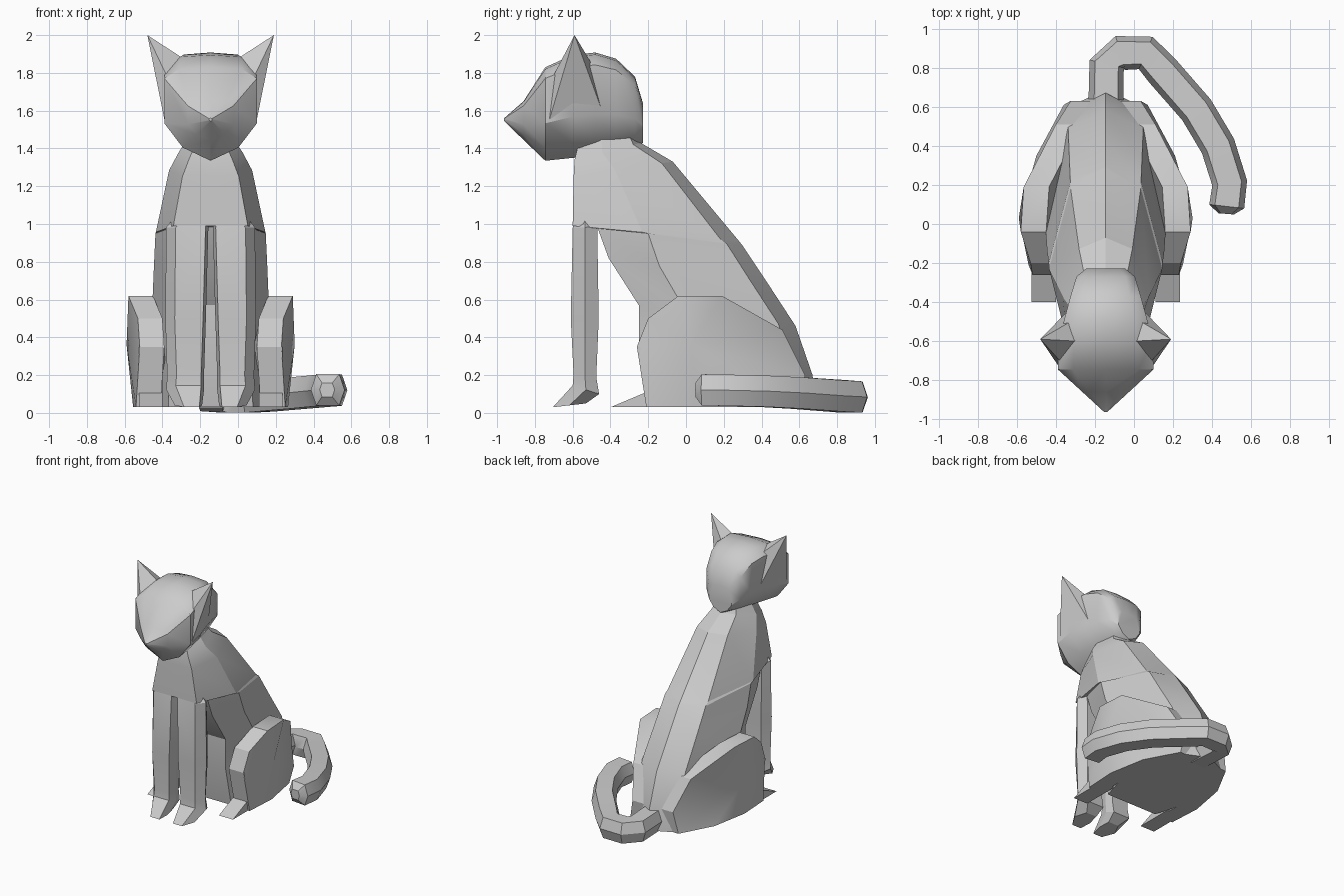
import bpy, bmesh, math

if "Cube" in bpy.data.objects:
    bpy.data.objects.remove(bpy.data.objects["Cube"])

CX = -0.145  # symmetry plane of the body


def make(name, verts, faces, mirror=False, angle=30, x=CX):
    bm = bmesh.new()
    vs = [bm.verts.new(v) for v in verts]
    for f in faces:
        bm.faces.new([vs[i] for i in f])
    bmesh.ops.recalc_face_normals(bm, faces=bm.faces)
    me = bpy.data.meshes.new(name)
    bm.to_mesh(me)
    bm.free()
    ob = bpy.data.objects.new(name, me)
    ob.location.x = x
    bpy.context.collection.objects.link(ob)
    bpy.ops.object.select_all(action='DESELECT')
    bpy.context.view_layer.objects.active = ob
    ob.select_set(True)
    bpy.ops.object.shade_smooth_by_angle(angle=math.radians(angle))
    if mirror:
        m = ob.modifiers.new("mirror", 'MIRROR')
        m.use_mirror_merge = False
    return ob


def loft(name, rings, **kw):
    n = len(rings[0])
    faces = [list(range(n)), [(len(rings) - 1) * n + i for i in range(n)]]
    for r in range(len(rings) - 1):
        for i in range(n):
            j = (i + 1) % n
            faces.append((r * n + i, r * n + j, r * n + n + j, r * n + n + i))
    return make(name, [p for r in rings for p in r], faces, **kw)


def full(half):
    """Close a half ring (ends on x = 0) with its mirror image."""
    return half + [(-x, y, z) for x, y, z in half[-2:0:-1]]


# torso: tilted rings (front y, front z, back y, back z, half width, side edge position)
torso = []
for yf, zf, yb, zb, w, s in [(-.57, 1.42, -.28, 1.5, .12, .42), (-.59, 1.34, -.24, 1.43, .17, .42),
                             (-.595, 1.25, -.07, 1.33, .22, .42), (-.60, .99, .28, .91, .29, .42),
                             (-.47, .985, .30, .885, .292, .35), (-.41, .82, .43, .69, .30, .32),
                             (-.25, .57, .58, .46, .31, .3), (-.25, .33, .67, .2, .31, .4),
                             (-.2, .03, .69, .03, .33, .42)]:
    torso.append(full([(k * w, yf + t * (yb - yf), zf + t * (zb - zf)) for k, t in
                       [(0, 0), (.68, 0), (1, s), (.62, .89), (0, 1)]]))
loft("torso", torso, angle=16)

# head: rings from nose to nape (y, half width, top z, bottom z)
head = []
for y, w, zt, zb in [(-.963, .008, 1.56, 1.545), (-.86, .12, 1.65, 1.445),
                     (-.745, .245, 1.83, 1.335), (-.6, .24, 1.895, 1.35),
                     (-.48, .21, 1.908, 1.36), (-.37, .18, 1.875, 1.38),
                     (-.27, .15, 1.78, 1.41), (-.228, .10, 1.64, 1.43)]:
    head.append(full([(k * w, y, zb + t * (zt - zb)) for k, t in
                      [(0, 1), (.68, .98), (1, .88), (1, .4), (.6, .14), (0, 0)]]))
loft("head", head, angle=35)

# ears: pyramids flowing down into the cheeks
base = [(.15, -.6, 1.88), (.235, -.7, 1.79), (.24, -.73, 1.53), (.18, -.43, 1.56), (.18, -.5, 1.85)]
make("ear", base + [(.335, -.59, 2.0)],
     [range(5)] + [(i, (i + 1) % 5, 5) for i in range(5)], mirror=True)

# front legs with paws: (front y, front z, back y, back z, inner x, outer x)
leg = []
for yf, zf, yb, zb, xi, xo in [(-.575, 1.06, -.5, 1.06, .02, .17), (-.6, .98, -.47, .985, .012, .235),
                               (-.61, .5, -.462, .5, .025, .24), (-.595, .2, -.475, .19, .035, .23),
                               (-.6, .145, -.46, .1, .035, .235), (-.705, .03, -.53, .05, .045, .19)]:
    ym, zm = (yf + yb) / 2, (zf + zb) / 2
    leg.append([(xi + .015, yf, zf), (xo - .05, yf, zf), (xo, ym, zm),
                (xo - .04, yb, zb), (xi + .015, yb, zb), (xi, ym, zm)])
loft("front_leg", leg, mirror=True, angle=20)

# haunches: side outline (y, z, outer x) bulging to one centre point
out = [(-.21, .03, .395), (-.26, .35, .375), (-.2, .5, .385), (-.04, .62, .435), (.19, .62, .42),
       (.51, .44, .255), (.63, .2, .18), (.61, .03, .215), (.35, .03, .355), (.05, .03, .41)]
n = len(out)
verts = [(x, y, z - .008) for y, z, x in out]
verts = [(x, y, z) for y, z, x in out] + [(x - .13, y, z) for y, z, x in out] + [(.445, .03, .36)]
faces = [range(n, 2 * n)]
for i in range(n):
    j = (i + 1) % n
    faces += [(i, j, 2 * n), (i, j, n + j, n + i)]
make("haunch", verts, faces, mirror=True)

# hind feet: extruded side profile
foot = [(-.40, .03), (-.21, .11), (-.26, .35), (-.1, .35), (-.1, .03)]
loft("hind_foot", [[(a, y, z) for y, z in foot] for a in (.255, .38)], mirror=True)

# tail: six-sided section swept along a ground-level hook
path = [(-.145, .55, .11), (-.14, .82, .092), (-.07, .876, .084), (.06, .876, .084), (.145, .785, .09),
        (.32, .585, .105), (.43, .4, .115), (.49, .21, .12), (.475, .09, .122), (.472, .052, .122)]
sect = [(1, 0), (.68, .92), (-.68, .92), (-1, 0), (-.68, -.92), (.68, -.92)]
tail = []
for i, (x, y, z) in enumerate(path):
    a, b = path[max(i - 1, 0)], path[min(i + 1, len(path) - 1)]
    d = math.hypot(b[0] - a[0], b[1] - a[1])
    nx, ny = (b[1] - a[1]) / d, (a[0] - b[0]) / d
    r = .04 if i == len(path) - 1 else .09
    tail.append([(x + nx * r * u, y + ny * r * u, z + r * v) for u, v in sect])
loft("tail", tail, x=0)
